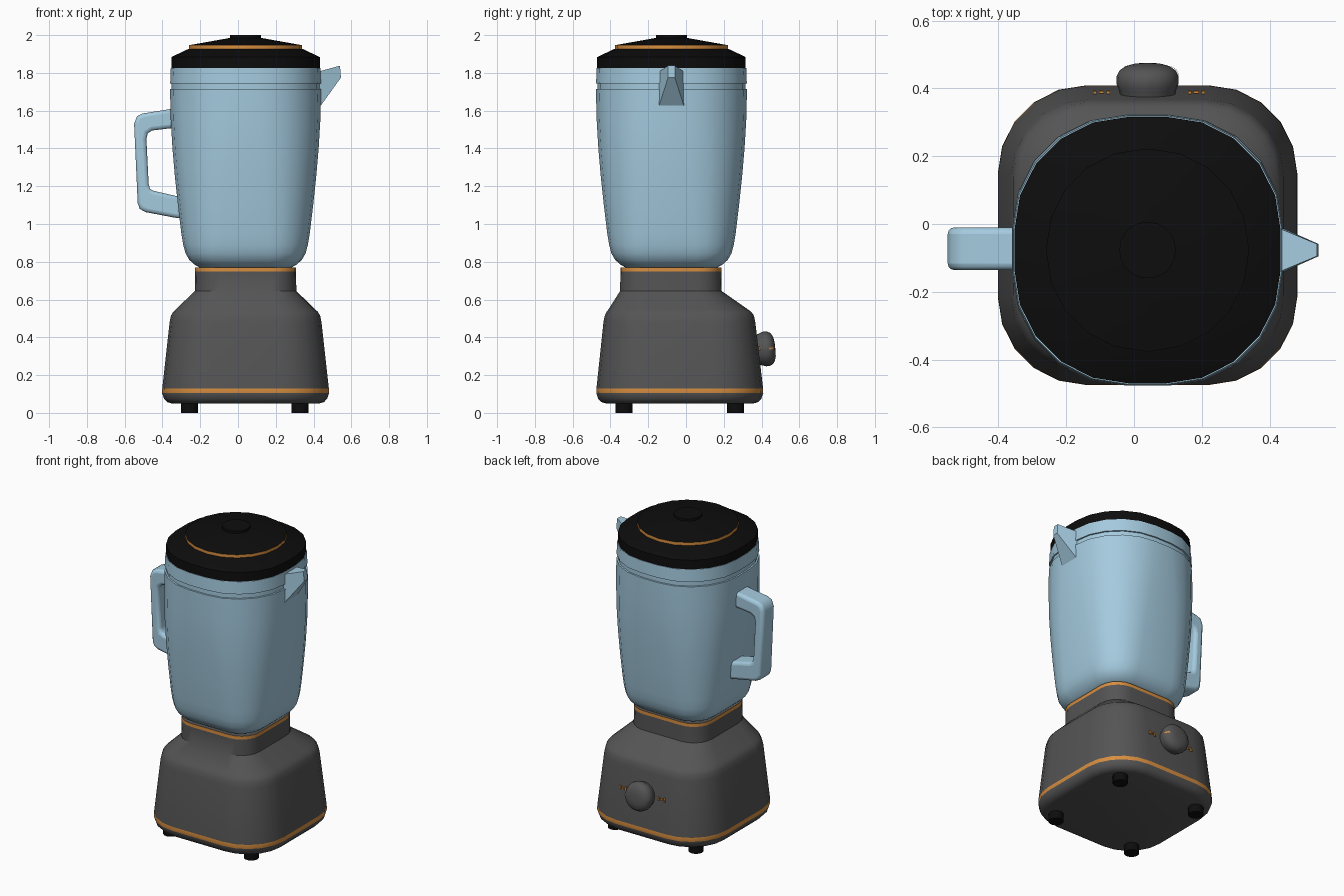
import bpy, bmesh, math
from mathutils import Matrix, Vector

if "Cube" in bpy.data.objects:
    bpy.data.objects.remove(bpy.data.objects["Cube"])

CX = 0.04          # shared centre line of body, jar and lid
JY = -0.077        # jar centre in y


def material(name, rgb):
    m = bpy.data.materials.new(name)
    m.diffuse_color = (*rgb, 1)
    m.use_nodes = True
    m.node_tree.nodes["Principled BSDF"].inputs["Base Color"].default_value = m.diffuse_color
    return m


GREY = material("charcoal_grey", (0.09, 0.09, 0.09))
BLACK = material("black", (0.004, 0.004, 0.004))
BLUE = material("light_blue", (0.37, 0.59, 0.73))
ORANGE = material("orange", (0.68, 0.27, 0.05))


def finish(bm, name, mats, angle=32):
    bmesh.ops.remove_doubles(bm, verts=bm.verts, dist=1e-4)
    bmesh.ops.recalc_face_normals(bm, faces=bm.faces)
    me = bpy.data.meshes.new(name)
    bm.to_mesh(me)
    bm.free()
    for m in mats:
        me.materials.append(m)
    ob = bpy.data.objects.new(name, me)
    bpy.context.collection.objects.link(ob)
    bpy.ops.object.select_all(action='DESELECT')
    ob.select_set(True)
    bpy.context.view_layer.objects.active = ob
    bpy.ops.object.shade_smooth_by_angle(angle=math.radians(angle))
    return ob


def rounded_square(h, r, steps=5):
    """Square of half width h with corners of radius r."""
    pts = []
    for q in range(4):
        mid = math.pi / 4 + q * math.pi / 2
        cx = (h - r) * math.copysign(1, math.cos(mid))
        cy = (h - r) * math.copysign(1, math.sin(mid))
        for i in range(steps + 1):
            a = q * math.pi / 2 + i / steps * math.pi / 2
            pts.append((cx + r * math.cos(a), cy + r * math.sin(a)))
    return pts


def loft(name, rings, mats, accents=(), angle=32):
    """Skin rings of (z, half width, corner radius, y); accents = orange bands."""
    bm = bmesh.new()
    loops = [[bm.verts.new((x, y + cy, z)) for x, y in rounded_square(h, r)]
             for z, h, r, cy in rings]
    n = len(loops[0])
    for k, (lo, hi) in enumerate(zip(loops, loops[1:])):
        for i in range(n):
            j = (i + 1) % n
            f = bm.faces.new((lo[i], lo[j], hi[j], hi[i]))
            f.material_index = 1 if k in accents else 0
    bm.faces.new(loops[0][::-1])
    bm.faces.new(loops[-1])
    ob = finish(bm, name, mats, angle)
    ob.location.x = CX
    return ob


def add_bevel(ob, width, segments):
    b = ob.modifiers.new("soft_edges", 'BEVEL')
    b.width, b.segments = width, segments
    b.limit_method, b.angle_limit = 'ANGLE', math.radians(25)


# Motor base with orange stripe, sloped shoulder and neck band
loft("motor_base", [
    (0.05, 0.39, 0.21, -0.033), (0.057, 0.415, 0.235, -0.033),
    (0.075, 0.432, 0.25, -0.033), (0.104, 0.442, 0.26, -0.033),
    (0.13, 0.441, 0.26, -0.033), (0.48, 0.402, 0.225, -0.035),
    (0.515, 0.395, 0.22, -0.035), (0.535, 0.383, 0.21, -0.037),
    (0.55, 0.367, 0.20, -0.042), (0.645, 0.269, 0.13, -0.08),
    (0.748, 0.267, 0.13, -0.08), (0.77, 0.267, 0.13, -0.08)],
    [GREY, ORANGE], accents=(3, 10))

# Jar: squarish foot widening to an almost round mouth with a groove
loft("jar", [(z, h, r, JY) for z, h, r in [
    (0.768, 0.24, 0.13), (0.785, 0.27, 0.15), (0.81, 0.298, 0.17),
    (0.845, 0.318, 0.19), (0.89, 0.33, 0.205), (0.95, 0.34, 0.22),
    (1.1, 0.358, 0.245), (1.25, 0.374, 0.27), (1.4, 0.387, 0.295),
    (1.55, 0.396, 0.32), (1.714, 0.4, 0.337), (1.715, 0.391, 0.33),
    (1.744, 0.391, 0.33), (1.745, 0.399, 0.337), (1.825, 0.396, 0.337)]],
    [BLUE])

# Lid with raised round centre and orange ring
loft("lid", [(z, h, r, JY) for z, h, r in [
    (1.82, 0.393, 0.335), (1.884, 0.393, 0.335), (1.926, 0.304, 0.295),
    (1.927, 0.299, 0.292), (1.947, 0.299, 0.292), (1.95, 0.28, 0.273),
    (1.985, 0.083, 0.08)]],
    [BLACK, ORANGE], accents=(3,), angle=20)
loft("lid_button", [(1.975, 0.083, 0.08, JY), (2.0, 0.083, 0.08, JY)], [BLACK])

# Side handle: closed outline extruded across y, then rounded
outline = [(-0.33, 1.613), (-0.505, 1.585), (-0.535, 1.57), (-0.55, 1.53),
           (-0.531, 1.11), (-0.52, 1.08), (-0.49, 1.063), (-0.30, 1.027),
           (-0.30, 1.142), (-0.445, 1.175), (-0.465, 1.185), (-0.473, 1.21),
           (-0.485, 1.45), (-0.478, 1.48), (-0.455, 1.495), (-0.33, 1.51)]
bm = bmesh.new()
face = bm.faces.new([bm.verts.new((x, JY + 0.004 - 0.063, z)) for x, z in outline])
new = bmesh.ops.extrude_face_region(bm, geom=[face])["geom"]
bmesh.ops.translate(bm, vec=(0, 0.126, 0),
                    verts=[g for g in new if isinstance(g, bmesh.types.BMVert)])
handle = finish(bm, "handle", [BLUE], 50)
b = handle.modifiers.new("soft_edges", 'BEVEL')
b.width, b.segments = 0.02, 3
b.limit_method, b.angle_limit = 'ANGLE', math.radians(60)

# Pouring spout: wedge narrowing to the lip
bm = bmesh.new()
for s in (-1, 1):
    for x, y, z in [(0.40, 0.066, 1.625), (0.437, 0.066, 1.625),
                    (0.545, 0.018, 1.775), (0.54, 0.018, 1.838),
                    (0.43, 0.064, 1.808), (0.40, 0.064, 1.80)]:
        bm.verts.new((x, JY + s * y, z))
bmesh.ops.convex_hull(bm, input=bm.verts)
finish(bm, "spout", [BLUE], 5)

# Four feet
bm = bmesh.new()
for sx in (-1, 1):
    for sy in (-1, 1):
        bmesh.ops.create_cone(bm, cap_ends=True, segments=16, radius1=0.045,
                              radius2=0.045, depth=0.06, matrix=Matrix.Translation(
                                  (0.035 + sx * 0.292, -0.033 + sy * 0.296, 0.03)))
finish(bm, "feet", [BLACK])

# Control knob on the sloped rear wall
TILT = (math.radians(-84), 0, 0)
profile = [(-0.01, 0.08), (0.01, 0.085), (0.028, 0.092), (0.05, 0.091),
           (0.066, 0.083), (0.077, 0.068), (0.084, 0.045), (0.086, 0.02)]
knob = loft("knob", [(z, r, r * 0.98, 0) for z, r in profile], [GREY], angle=45)
knob.location = (CX, 0.387, 0.335)
knob.rotation_euler = TILT

# Orange pointer strip wrapped over the knob edge
bm = bmesh.new()
pairs = [[bm.verts.new((r + 0.002, s * 0.005, z + 0.002)) for s in (-1, 1)]
         for z, r in profile[3:6]]
for (a, b0), (c, d) in zip(pairs, pairs[1:]):
    bm.faces.new((a, b0, d, c))
pointer = finish(bm, "knob_pointer", [ORANGE])
pointer.location, pointer.rotation_euler = knob.location, TILT

# Small orange setting marks either side of the knob
bm = bmesh.new()
for cx in (-0.136, 0.144):
    for dx, w, h in [(-0.02, 0.01, 0.026), (0.0, 0.016, 0.008), (0.02, 0.01, 0.022)]:
        bmesh.ops.create_cube(bm, size=1, matrix=Matrix.Translation((cx + dx, 0, 0.002))
                              @ Matrix.Diagonal(Vector((w, h, 0.008, 1))))
marks = finish(bm, "setting_marks", [ORANGE])
marks.location, marks.rotation_euler = (CX, 0.387, 0.34), TILT
